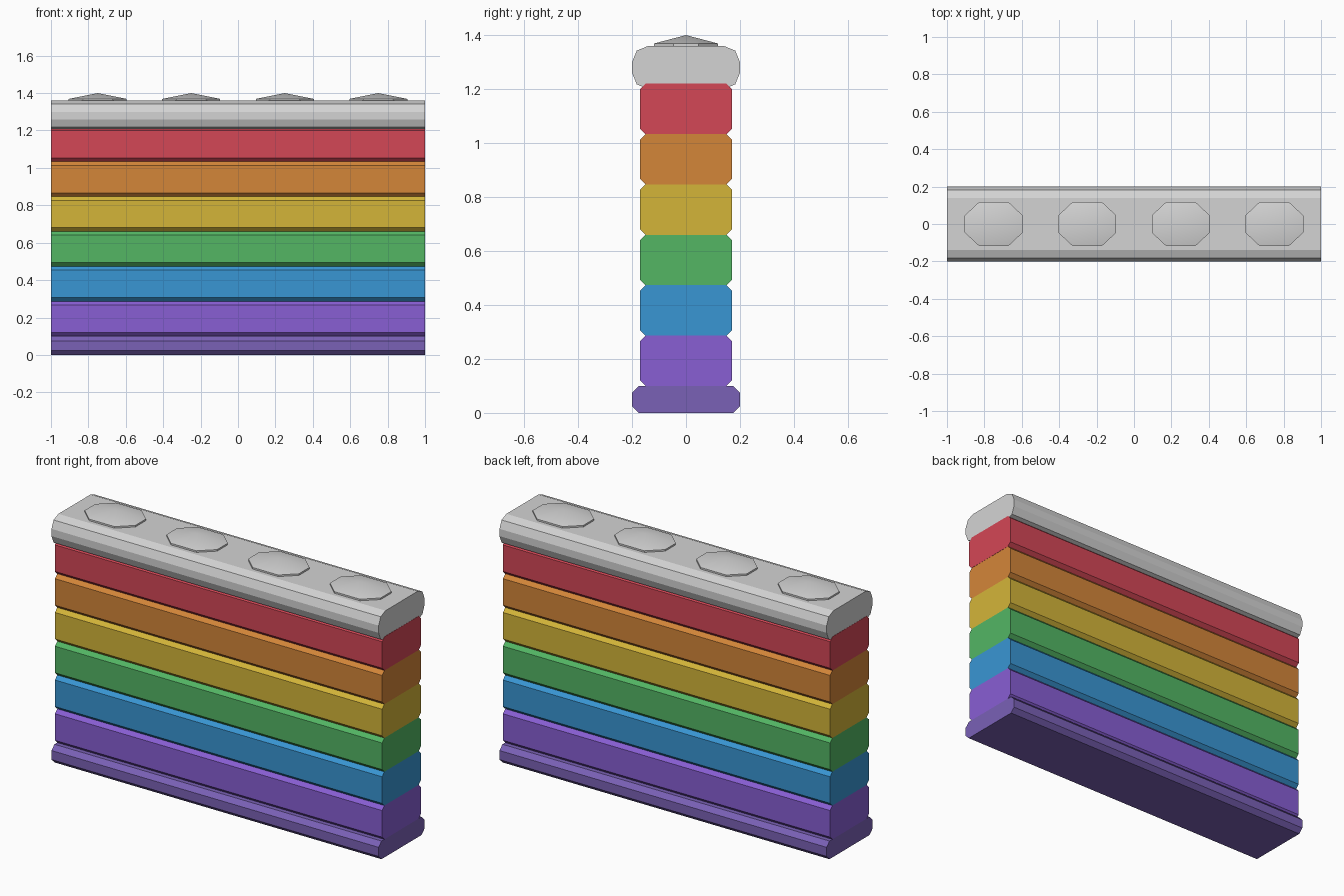
import bpy, bmesh, math

if "Cube" in bpy.data.objects:
    bpy.data.objects.remove(bpy.data.objects["Cube"])


def material(name, r, g, b):
    lin = [((c / 255 + 0.055) / 1.055) ** 2.4 for c in (r, g, b)]
    m = bpy.data.materials.new(name)
    m.diffuse_color = (*lin, 1)
    m.use_nodes = True
    m.node_tree.nodes["Principled BSDF"].inputs["Base Color"].default_value = m.diffuse_color
    return m


def make_object(name, bm, mat):
    bmesh.ops.recalc_face_normals(bm, faces=bm.faces)
    me = bpy.data.meshes.new(name)
    bm.to_mesh(me)
    bm.free()
    me.materials.append(mat)
    ob = bpy.data.objects.new(name, me)
    bpy.context.collection.objects.link(ob)
    return ob


def bar(name, z0, z1, half_y, bevel, segments, mat, half_x=1.0):
    """Long bar along x whose cross-section has bevelled corners."""
    quarter = []
    for i in range(segments + 1):
        a = math.pi / 2 * i / segments
        quarter.append((half_y - bevel * (1 - math.cos(a)), bevel * (1 - math.sin(a))))
    right = [(y, z1 - d) for y, d in quarter]
    left = [(-y, z1 - d) for y, d in reversed(quarter)]
    left_low = [(-y, z0 + d) for y, d in quarter]
    right_low = [(y, z0 + d) for y, d in reversed(quarter)]
    bm = bmesh.new()
    verts = [bm.verts.new((-half_x, y, z)) for y, z in right + left + left_low + right_low]
    face = bm.faces.new(verts)
    ext = bmesh.ops.extrude_face_region(bm, geom=[face])
    moved = [v for v in ext["geom"] if isinstance(v, bmesh.types.BMVert)]
    bmesh.ops.translate(bm, verts=moved, vec=(2 * half_x, 0, 0))
    return make_object(name, bm, mat)


def stud(name, x):
    """Shallow eight-sided dome on the cap."""
    outline = [(.155, -.046), (.155, .046), (.078, .118), (-.078, .118),
               (-.155, .046), (-.155, -.046), (-.078, -.118), (.078, -.118)]
    bm = bmesh.new()
    low = [bm.verts.new((x + px, py, 1.355)) for px, py in outline]
    rim = [bm.verts.new((x + px, py, 1.369)) for px, py in outline]
    tip = bm.verts.new((x, 0, 1.40))
    for i in range(8):
        j = (i + 1) % 8
        bm.faces.new((low[i], low[j], rim[j], rim[i]))
        bm.faces.new((rim[i], rim[j], tip))
    bm.faces.new(low[::-1])
    ob = make_object(name, bm, grey)
    bpy.ops.object.select_all(action='DESELECT')
    ob.select_set(True)
    bpy.context.view_layer.objects.active = ob
    bpy.ops.object.shade_smooth_by_angle(angle=math.radians(40))


grey = material("light grey", 212, 212, 212)

# Base plinth
bar("base", 0, 0.10, 0.20, 0.025, 1, material("dull purple", 122, 97, 182))

# Coloured courses, bottom to top
courses = [("violet", 136, 94, 212), ("blue", 57, 150, 212), ("green", 83, 182, 100),
           ("yellow", 212, 181, 57), ("orange", 212, 134, 57), ("red", 212, 71, 86)]
height = 1.12 / len(courses)
for i, (colour, *rgb) in enumerate(courses):
    z = 0.10 + i * height
    # the top course overlaps the cap, so it sits a hair proud at its ends
    half_x = 1.001 if colour == "red" else 1.0
    bar(colour + "_course", z, z + height, 0.17, 0.02, 1, material(colour, *rgb), half_x)

# Rounded cap and its studs
bar("cap", 1.20, 1.36, 0.20, 0.06, 2, grey)
for i in range(4):
    stud(f"stud_{i + 1}", -0.75 + 0.5 * i)
